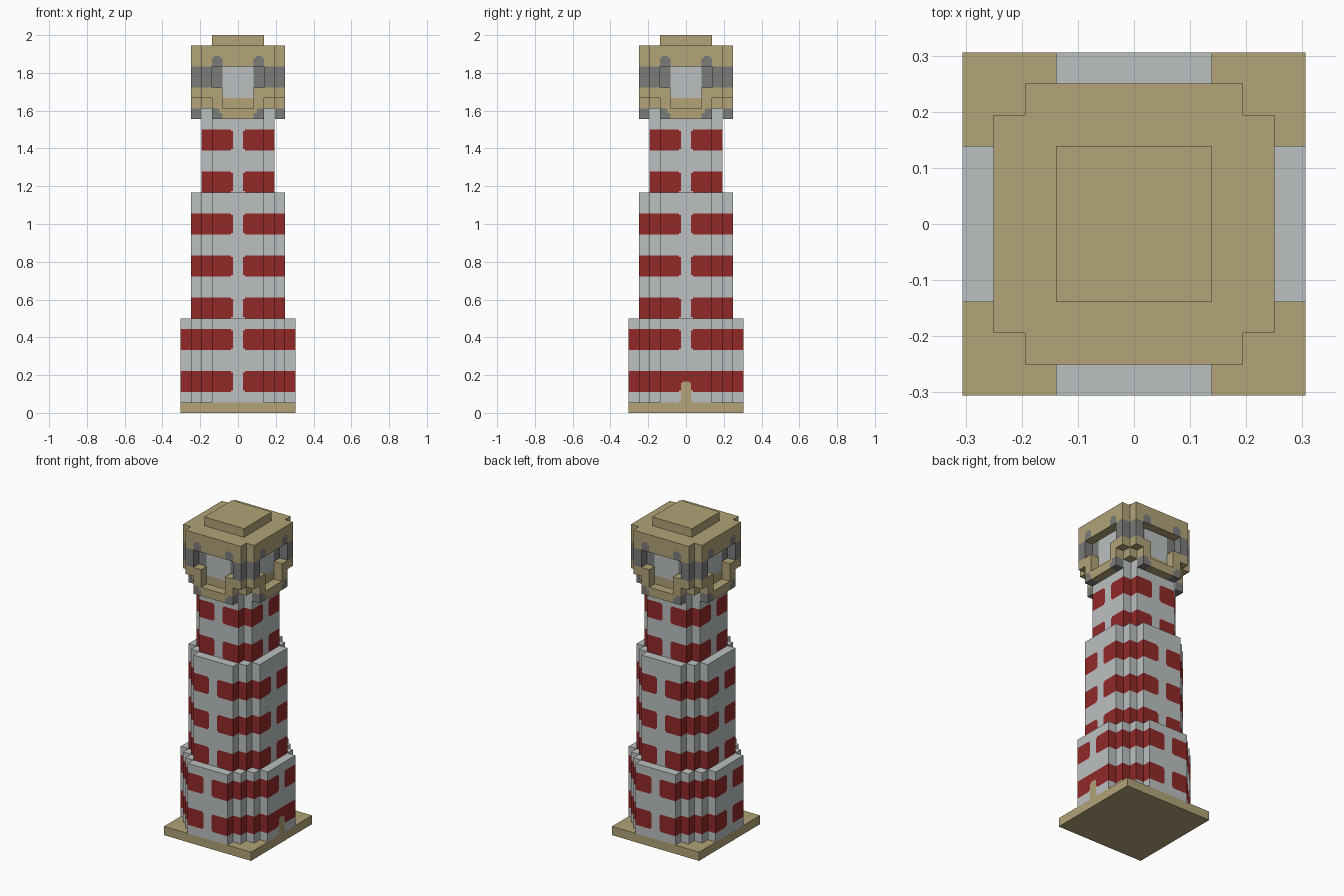
import bpy
import bmesh
from mathutils import Vector

U = 2 / 36          # size of one building block
TAN, WHITE, RED, DARK = range(4)

cube = bpy.data.objects.get("Cube")
if cube:
    bpy.data.objects.remove(cube)


def make_material(name, rgb):
    mat = bpy.data.materials.new(name)
    mat.use_nodes = True
    mat.diffuse_color = (*rgb, 1)
    mat.node_tree.nodes["Principled BSDF"].inputs["Base Color"].default_value = (*rgb, 1)
    return mat


MATERIALS = [
    make_material("sandstone", (0.445, 0.366, 0.188)),
    make_material("pale_grey", (0.50, 0.53, 0.53)),
    make_material("stripe_red", (0.287, 0.022, 0.022)),
    make_material("dark_grey", (0.195, 0.202, 0.195)),
]


def prism(name, outline, z0, z1, rule, side_cuts=(), z_cuts=()):
    """Extrude an outline in block units, cut it, and colour its faces by rule."""
    bm = bmesh.new()
    face = bm.faces.new([bm.verts.new((x, y, z0)) for x, y in outline])
    top = bmesh.ops.extrude_face_region(bm, geom=[face])["geom"]
    bmesh.ops.translate(bm, vec=(0, 0, z1 - z0),
                        verts=[v for v in top if isinstance(v, bmesh.types.BMVert)])
    planes = [((s * c * (1 - a), s * c * a, 0), (1 - a, a, 0))
              for c in side_cuts for s in (-1, 1) for a in (0, 1)]
    planes += [((0, 0, z), (0, 0, 1)) for z in z_cuts if z0 < z < z1]
    for point, normal in planes:
        bmesh.ops.bisect_plane(bm, geom=bm.verts[:] + bm.edges[:] + bm.faces[:],
                               dist=1e-5, plane_co=point, plane_no=normal)
    bmesh.ops.recalc_face_normals(bm, faces=bm.faces[:])
    for f in bm.faces:
        f.material_index = rule(f.calc_center_median(), f.normal)
    bmesh.ops.scale(bm, vec=Vector((U, U, U)), verts=bm.verts[:])
    mesh = bpy.data.meshes.new(name)
    bm.to_mesh(mesh)
    bm.free()
    for mat in MATERIALS:
        mesh.materials.append(mat)
    obj = bpy.data.objects.new(name, mesh)
    bpy.context.collection.objects.link(obj)
    return obj


def stepped(corner):
    """Mirror the stepped corner of one quadrant into a full outline."""
    pts = list(corner)
    pts += [(-x, y) for x, y in reversed(corner)]
    return pts + [(-x, -y) for x, y in pts]


def rect(x0, x1, y0, y1):
    return [(x0, y0), (x1, y0), (x1, y1), (x0, y1)]


def turned(outline, quarter):
    for _ in range(quarter):
        outline = [(-y, x) for x, y in outline]
    return outline


def plain(color):
    return lambda c, n: color


def along(c):
    return min(abs(c.x), abs(c.y))


# Tower: pale walls with red bands split at the middle of each side, and a door
BANDS = [2, 6, 9, 13, 17, 21, 25]


def tower_rule(c, n):
    if abs(n.z) > 0.5:
        return WHITE
    t = along(c)
    door_side = n.x > 0.5 and c.x > 5.4 and c.z < 4
    if door_side and t < 0.65:
        if (t < 0.5 and c.z < 2.85) or (t < 0.35 and c.z < 3) or c.z < 1.15:
            return TAN
        if c.z < 2.15:
            return WHITE
    for b in BANDS:
        if b < c.z < b + 2:
            edge = min(c.z - b, b + 2 - c.z)
            gap = 0.65 if edge < 0.15 else 0.5
            return RED if t > gap or door_side else WHITE
    return WHITE


BAND_CUTS = [b + d for b in BANDS for d in (0, 0.15, 1.85, 2)] + [1.15, 2.85, 3]
LOWER = [(5.5, 2.5), (4.5, 2.5), (4.5, 3.5), (3.5, 3.5), (3.5, 4.5), (2.5, 4.5), (2.5, 5.5)]
MIDDLE = [(4.5, 2.5), (3.5, 2.5), (3.5, 3.5), (2.5, 3.5), (2.5, 4.5)]
UPPER = [(3.5, 2.5), (2.5, 2.5), (2.5, 3.5)]
ROOF = [(4.5, 3.5), (3.5, 3.5), (3.5, 4.5)]

prism("base_slab", rect(-5.5, 5.5, -5.5, 5.5), 0, 1, plain(TAN))
for name, corner, z0, z1 in (("lower_tower", LOWER, 1, 9),
                             ("middle_tower", MIDDLE, 9, 21),
                             ("upper_tower", UPPER, 21, 29)):
    prism(name, stepped(corner), z0, z1, tower_rule, (0.35, 0.5, 0.65), BAND_CUTS)


# Lantern room: pale windows in dark frames above a sandstone sill
def lantern_rule(c, n):
    if c.z < 30:
        return TAN
    return WHITE if along(c) < 1.5 else DARK


prism("lantern_room", stepped(UPPER), 29, 33, lantern_rule, (1.5,), (30,))


# Gallery floor with dark brackets at its ends
def gallery_rule(c, n):
    if n.z > 0.5:
        return TAN
    t = along(c)
    return DARK if t > 1.8 or (t > 1.5 and c.z < 28.6) else TAN


# Corner pillars with dark upper halves
def pillar_rule(c, n):
    return DARK if c.z > 31 else TAN


PILLAR = [(2.5, 2.5), (4.5, 2.5), (4.5, 3.5), (3.5, 3.5), (3.5, 4.5), (2.5, 4.5)]
for q, side in enumerate(("back", "right", "front", "left")):
    prism(side + "_gallery_floor", turned(rect(-2.5, 2.5, 3.5, 4.5), q), 28, 29,
          gallery_rule, (1.5, 1.8), (28.6,))
    for s, end in ((-1, "a"), (1, "b")):
        x0, x1 = sorted((s * 1.5, s * 2.5))
        prism(f"{side}_rail_{end}", turned(rect(x0, x1, 3.5, 4.5), q), 29, 31, plain(TAN))
    prism(side + "_corner_block", turned(rect(2.5, 3.5, 2.5, 3.5), q), 29, 30, plain(TAN))
    prism(side + "_corner_pillar", turned(PILLAR, q), 30, 33, pillar_rule, (), (31,))


# Roof with small dark arch tops on each side
def roof_rule(c, n):
    t = along(c)
    arch = (1.5 < t < 2.5 and c.z < 33.8) or (1.7 < t < 2.3 and c.z < 34)
    return DARK if arch and abs(n.z) < 0.5 else TAN


prism("roof_slab", stepped(ROOF), 33, 35, roof_rule, (1.5, 1.7, 2.3, 2.5), (33.8, 34))
prism("roof_cap", rect(-2.5, 2.5, -2.5, 2.5), 35, 36, plain(TAN))
